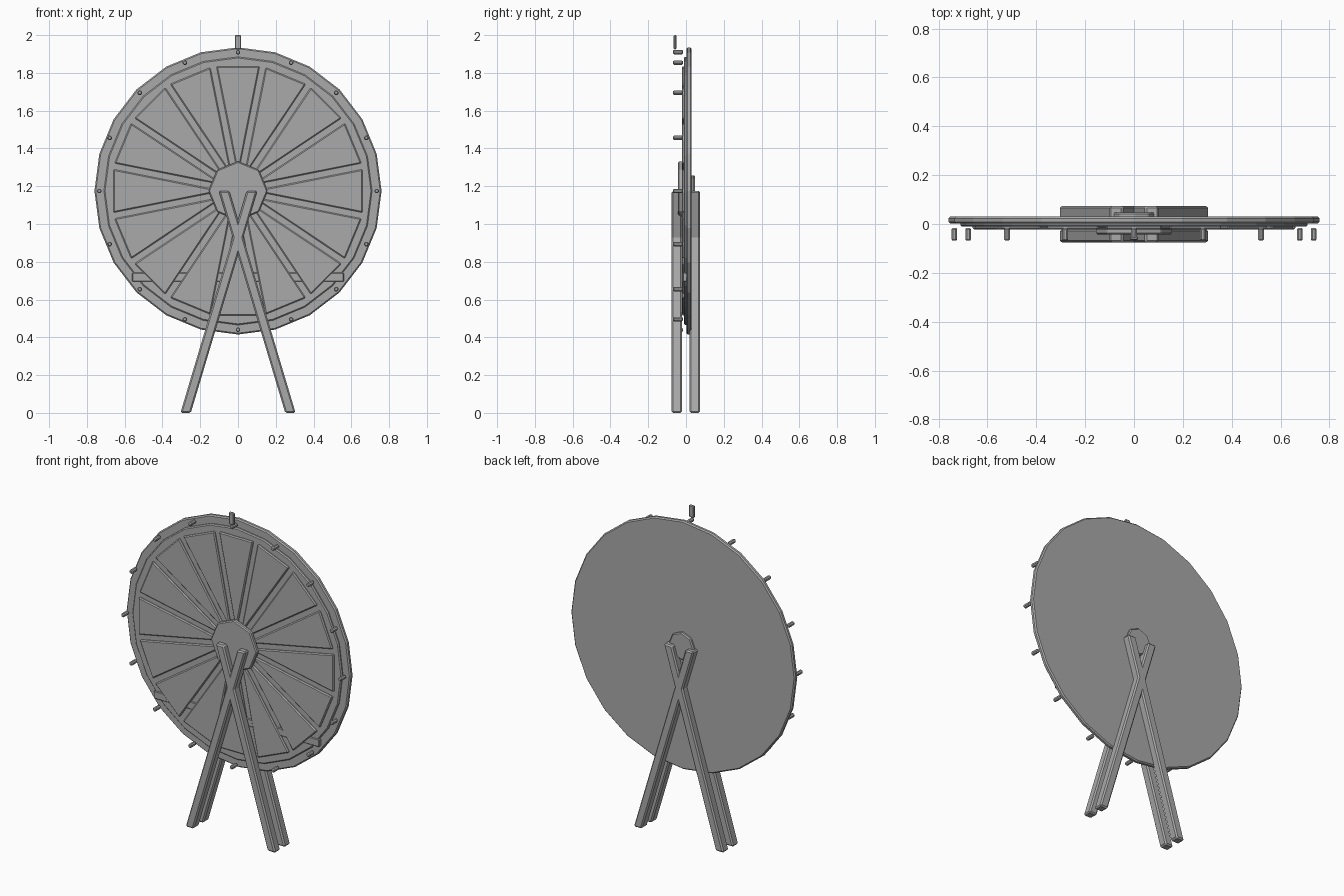
import bpy, bmesh
from math import sin, cos, tan, pi, radians

cube = bpy.data.objects.get("Cube")
if cube:
    bpy.data.objects.remove(cube)

grey = bpy.data.materials.new("plain grey")
grey.use_nodes = True
grey.diffuse_color = (0.4, 0.4, 0.4, 1)
grey.node_tree.nodes["Principled BSDF"].inputs["Base Color"].default_value = (0.4, 0.4, 0.4, 1)

CENTRE = 1.175  # height of the wheel axle


def prism(name, outline, front, back, bevel):
    """Extrude an (x, z) outline along y and soften its edges."""
    bm = bmesh.new()
    rows = [[bm.verts.new((x, y, z)) for x, z in outline] for y in (front, back)]
    bm.faces.new(rows[0])
    bm.faces.new(rows[1][::-1])
    n = len(outline)
    for i in range(n):
        j = (i + 1) % n
        bm.faces.new((rows[0][i], rows[0][j], rows[1][j], rows[1][i]))
    bmesh.ops.recalc_face_normals(bm, faces=bm.faces)
    mesh = bpy.data.meshes.new(name)
    bm.to_mesh(mesh)
    bm.free()
    mesh.materials.append(grey)
    obj = bpy.data.objects.new(name, mesh)
    bpy.context.collection.objects.link(obj)
    if bevel:
        mod = obj.modifiers.new("soft edges", "BEVEL")
        mod.width = bevel
        mod.segments = 1
        mod.limit_method = "ANGLE"
        mod.angle_limit = radians(40)
    return obj


def polygon(radius, sides, x=0, z=CENTRE):
    turn = 2 * pi / sides
    return [(x + radius * sin(i * turn), z + radius * cos(i * turn)) for i in range(sides)]


def box(x0, x1, z0, z1):
    return [(x0, z0), (x1, z0), (x1, z1), (x0, z1)]


# Wheel: rim disc, raised inner disc and hubs
prism("wheel_rim", polygon(0.76, 24), 0.002, 0.03, 0.007)
prism("wheel_face", polygon(0.71, 24), -0.011, 0.012, 0.006)
prism("front_hub", polygon(0.157, 8), -0.042, -0.015, 0.006)
prism("back_hub", polygon(0.085, 8), 0.025, 0.047, 0.006)

# Wedge panels and pegs around the wheel
COUNT = 16
GAP = 0.0163
for i in range(COUNT):
    a = 2 * pi * i / COUNT
    spread = tan(pi / COUNT)
    inner, outer = 0.12, 0.66
    wi, wo = inner * spread - GAP, outer * spread - GAP
    wedge = [(-wi, inner), (wi, inner), (wo, outer), (-wo, outer)]
    turned = [(x * cos(a) + r * sin(a), CENTRE + r * cos(a) - x * sin(a)) for x, r in wedge]
    prism(f"wedge_panel_{i + 1}", turned, -0.022, 0.0, 0.006)
    px, pz = 0.735 * sin(a), CENTRE + 0.735 * cos(a)
    prism(f"peg_{i + 1}", polygon(0.0135, 8, px, pz), -0.068, -0.017, 0.006)

# Cross bar behind the panels, and the pointer at the top
prism("cross_bar", box(-0.56, 0.56, 0.695, 0.742), -0.017, 0.01, 0.004)
prism("pointer", box(-0.017, 0.017, 1.925, 2.0), -0.066, -0.05, 0.005)

# Crossed legs in front and behind
for place, front, back in (("front", -0.076, -0.021), ("back", 0.018, 0.074)):
    for side, s in (("left", 1), ("right", -1)):
        leg = [(s * 0.305, 0), (s * 0.25, 0), (s * -0.1, CENTRE), (s * -0.045, CENTRE)]
        leg = [leg[0], leg[1], leg[2], leg[3]]
        leg[2], leg[3] = (s * -0.102, CENTRE), (s * -0.046, CENTRE)
        prism(f"{place}_leg_{side}", leg, front, back, 0.008)
